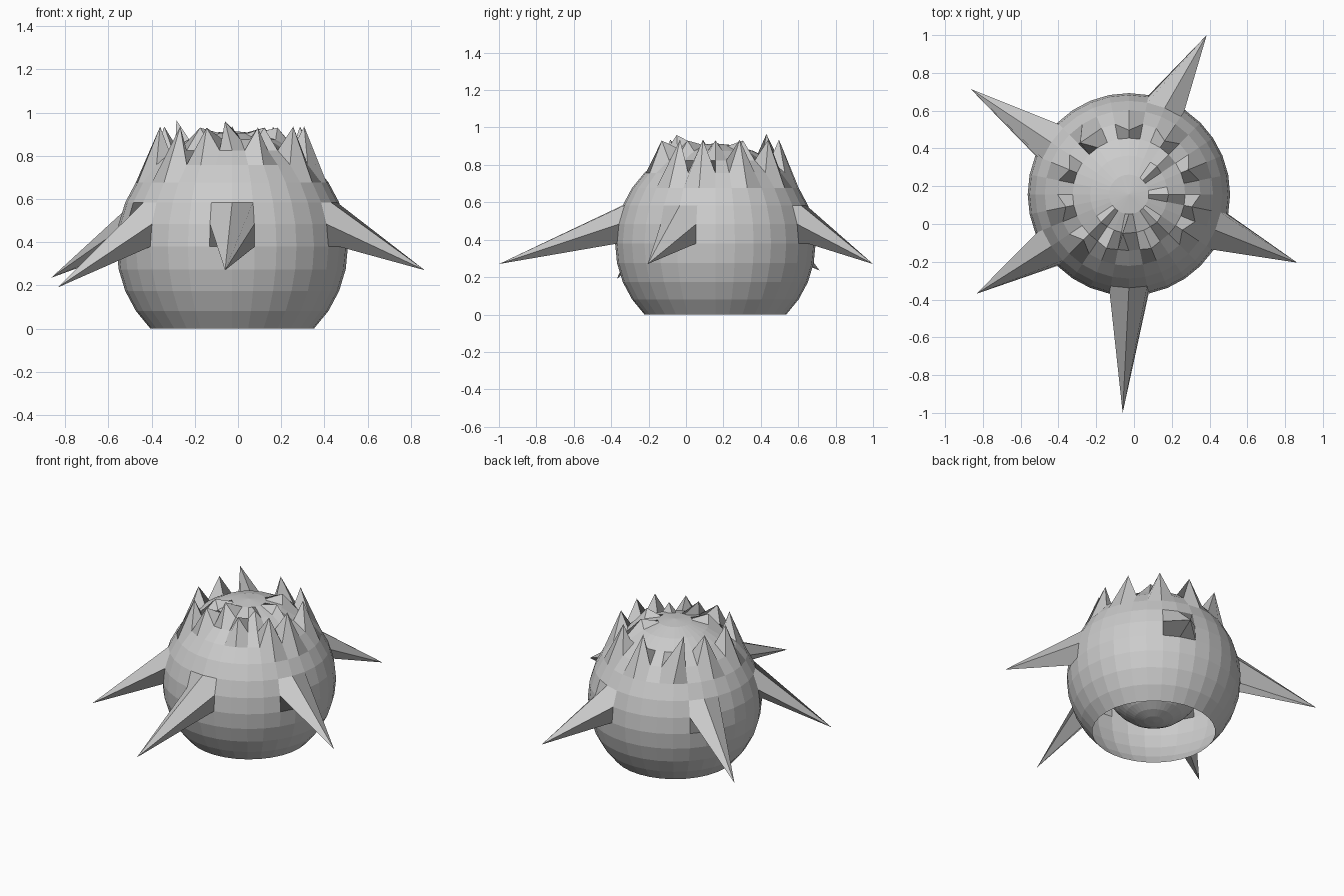
import bpy, bmesh
from math import sin, cos, radians
from mathutils import Vector

if "Cube" in bpy.data.objects:
    bpy.data.objects.remove(bpy.data.objects["Cube"])

SEG = 32
STEP = 11.25
CENTRE = Vector((-0.027, 0.157, 0.379))
RADIUS = 0.536

bm = bmesh.new()


def polar(radius, azimuth, z):
    a = radians(azimuth)
    return Vector((CENTRE.x + radius * cos(a), CENTRE.y + radius * sin(a), z))


# Faceted ball, open below 45 degrees south, rings from the bottom up
rings = []
for k in range(-4, 8):
    e = radians(k * STEP)
    rings.append([bm.verts.new(polar(RADIUS * cos(e), i * STEP, CENTRE.z + RADIUS * sin(e)))
                  for i in range(SEG)])
pole = bm.verts.new(CENTRE + Vector((0, 0, RADIUS)))
for i in range(SEG):
    j = (i + 1) % SEG
    for a, b in zip(rings, rings[1:]):
        bm.faces.new((a[i], a[j], b[j], b[i]))
    bm.faces.new((rings[-1][i], rings[-1][j], pole))


def pull(level, azimuth, tip):
    """Draw one grid vertex out into a spike on a two by two cell base."""
    rings[level + 4][round(azimuth / STEP) % SEG].co = tip


# Five long drooping spikes around the equator
for az, tip in ((-90, (-0.06, -1.0, 0.27)), (-22.5, (0.865, -0.205, 0.27)),
                (67.5, (0.385, 1.0, 0.27)), (146.25, (-0.865, 0.715, 0.235)),
                (213.75, (-0.835, -0.37, 0.19))):
    pull(1, az, Vector(tip))

# Crown of short upright spikes
for az in (90, 56.25, 22.5, -11.25, -33.75, -135, -168.75, 157.5):
    pull(4, az, polar(0.34, az, 0.935))
pull(4, 123.75, Vector((-0.285, 0.43, 0.965)))
for az in (-67.5, -112.5):
    pull(5, az, polar(0.31, az, 0.93))

# Small inner spikes near the top
for az in (0, 45, 225, 315):
    pull(6, az, polar(0.21, az, 0.93))
pull(6, -90, Vector((-0.06, -0.05, 0.96)))

mesh = bpy.data.meshes.new("spiked_body")
bm.to_mesh(mesh)
bm.free()
body = bpy.data.objects.new("spiked_body", mesh)
bpy.context.collection.objects.link(body)

# Round core seen through the bottom opening
bpy.ops.mesh.primitive_uv_sphere_add(segments=32, ring_count=16, radius=0.31, location=CENTRE)
bpy.context.object.name = "inner_core"
